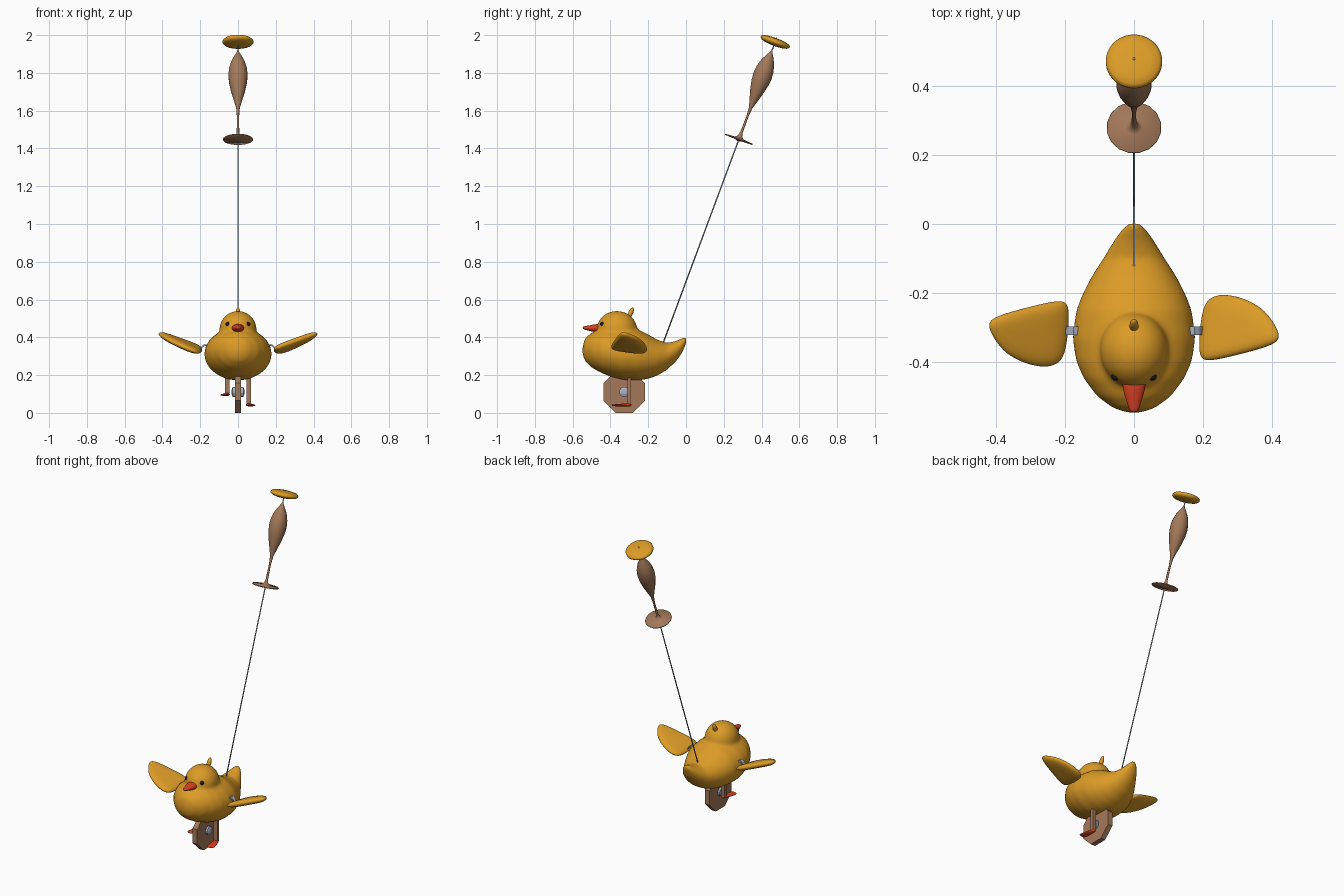
import bpy, bmesh
from math import sin, cos, pi, radians
from mathutils import Matrix, Vector, Euler

cube = bpy.data.objects.get("Cube")
if cube:
    bpy.data.objects.remove(cube)


def material(name, rgb):
    m = bpy.data.materials.new(name)
    m.use_nodes = True
    m.diffuse_color = (*rgb, 1)
    m.node_tree.nodes["Principled BSDF"].inputs["Base Color"].default_value = (*rgb, 1)
    return m


yellow = material("chick_yellow", (.72, .33, .02))
brown = material("wood_brown", (.37, .19, .1))
red = material("beak_red", (.7, .05, .015))
steel = material("steel_grey", (.4, .45, .55))
dark = material("eye_black", (.01, .01, .012))


def finish(name, bm, mat, smooth=True, subsurf=0, loc=(0, 0, 0), rot=(0, 0, 0)):
    bmesh.ops.recalc_face_normals(bm, faces=bm.faces)
    mesh = bpy.data.meshes.new(name)
    bm.to_mesh(mesh)
    bm.free()
    mesh.materials.append(mat)
    mesh.polygons.foreach_set("use_smooth", [smooth] * len(mesh.polygons))
    ob = bpy.data.objects.new(name, mesh)
    ob.location = loc
    ob.rotation_euler = rot
    bpy.context.collection.objects.link(ob)
    if subsurf:
        mod = ob.modifiers.new("Rounding", "SUBSURF")
        mod.levels = mod.render_levels = subsurf
    return ob


def skin(bm, rings):
    """Join equal rings of points into a closed tube."""
    loops = [[bm.verts.new(p) for p in ring] for ring in rings]
    n = len(loops[0])
    for a, b in zip(loops, loops[1:]):
        for i in range(n):
            j = (i + 1) % n
            bm.faces.new((a[i], a[j], b[j], b[i]))
    bm.faces.new(loops[0])
    bm.faces.new(loops[-1])


def ellipses(sections, n):
    """Upright ellipses along y from (y, low z, high z, half width)."""
    return [[(w * cos(2 * pi * i / n), y, (lo + hi) / 2 + (hi - lo) / 2 * sin(2 * pi * i / n))
             for i in range(n)] for y, lo, hi, w in sections]


def lathe(name, profile, mat, n, loc=(0, 0, 0), rot=(0, 0, 0), smooth=True):
    """Turn (radius, height) pairs about local z."""
    bm = bmesh.new()
    skin(bm, [[(r * cos(2 * pi * (i + .5) / n), r * sin(2 * pi * (i + .5) / n), h)
               for i in range(n)] for r, h in profile])
    return finish(name, bm, mat, smooth, 0, loc, rot)


def ball(name, loc, radii, mat, rot=(0, 0, 0)):
    bm = bmesh.new()
    bmesh.ops.create_uvsphere(bm, u_segments=20, v_segments=12, radius=1,
                              matrix=Matrix.Diagonal((*radii, 1)))
    return finish(name, bm, mat, True, 0, loc, rot)


def box(name, loc, size, mat):
    bm = bmesh.new()
    bmesh.ops.create_cube(bm, size=1, matrix=Matrix.Diagonal((*size, 1)))
    return finish(name, bm, mat, False, 0, loc)


# Body with upturned tail, blended with the head
bm = bmesh.new()
skin(bm, ellipses([
    (-.548, .31, .35, .02), (-.535, .275, .395, .06), (-.5, .24, .425, .108),
    (-.45, .212, .445, .145), (-.4, .192, .45, .168), (-.33, .174, .45, .179),
    (-.25, .172, .44, .168), (-.2, .18, .415, .148), (-.15, .198, .387, .122),
    (-.1, .228, .37, .09), (-.05, .275, .382, .06), (-.02, .318, .396, .04),
    (.002, .37, .405, .018)], 40))
bmesh.ops.create_uvsphere(bm, u_segments=32, v_segments=20, radius=1,
                          matrix=Matrix.Translation((0, -.366, .44))
                          @ Matrix.Diagonal((.099, .108, .1, 1)))
body = finish("body", bm, yellow)
blend = body.modifiers.new("Blend", "REMESH")
blend.mode = "VOXEL"
blend.voxel_size = .009
blend.use_smooth_shade = True
relax = body.modifiers.new("Relax", "SMOOTH")
relax.factor = .5
relax.iterations = 12

# Head details
bm = bmesh.new()
skin(bm, ellipses([(-.44, .425, .472, .036), (-.475, .425, .472, .036),
                   (-.51, .433, .464, .024), (-.54, .441, .459, .015),
                   (-.547, .446, .456, .008)], 12))
finish("beak", bm, red, subsurf=1)
for side, label in ((1, "left"), (-1, "right")):
    ball(label + "_eye", (side * .054, -.443, .47), (.012, .012, .012), dark)
ball("crest", (0, -.295, .525), (.013, .013, .036), yellow, (radians(-25), 0, 0))

# Wings: the second is the first turned half way round
outline = [(0, .06), (.02, .1), (.065, .112), (.13, .1), (.195, .07), (.235, .025),
           (.258, -.015), (.246, -.04), (.16, -.064), (.05, -.09), (.01, -.09), (-.003, -.06)]
centre = Vector((.115, 0, 0))
tilt = Euler((radians(-9), radians(-22), 0)).to_matrix().to_4x4()
for turn, label in ((0, "left"), (pi, "right")):
    bm = bmesh.new()
    skin(bm, [[centre + (Vector((x, y, 0)) - centre) * s + Vector((0, 0, h))
               for x, y in outline]
              for s, h in ((.5, -.02), (.88, -.015), (1.02, 0), (.88, .015), (.5, .02))])
    spin = Matrix.Translation((0, -.31, 0)) @ Matrix.Rotation(turn, 4, "Z")
    bm.transform(spin @ Matrix.Translation((.19, 0, .325)) @ tilt)
    finish(label + "_wing", bm, yellow, subsurf=2)
    # Bent steel strap joining wing to body
    bm = bmesh.new()
    strap = [(.135, .33), (.155, .352), (.175, .36), (.19, .35), (.205, .325)]
    skin(bm, [[(x, y, z + h) for y, h in ((-.012, -.005), (.012, -.005), (.012, .005), (-.012, .005))]
              for x, z in strap])
    bm.transform(spin)
    finish(label + "_wing_hinge", bm, steel, False)

# Wheel and axle hub
across = (0, pi / 2, 0)
lathe("wheel", [(.12, -.016), (.12, .016)], brown, 8, (0, -.327, .111), across, False)
lathe("wheel_hub", [(.012, -.034), (.027, -.028), (.027, .028), (.012, .034)],
      steel, 12, (0, -.327, .111), across, False)

# Legs and webbed feet at different heights
for side, base, label in ((1, .045, "left"), (-1, .1, "right")):
    x = side * .057
    box(label + "_leg", (x, -.3, (base + .2) / 2), (.025, .02, .2 - base), brown)
    bm = bmesh.new()
    skin(bm, ellipses([(.012, -.008, .008, .01), (0, -.009, .01, .016),
                       (-.04, -.009, .006, .022), (-.075, -.009, .003, .028),
                       (-.095, -.006, .002, .02)], 12))
    finish(label + "_foot", bm, red, subsurf=1, loc=(x, -.3, base - .002),
           rot=(0, 0, side * radians(10)))

# Push stick: rod, turned handle with guard, and end knob on one leaning axis
lean = (radians(-20.4), 0, 0)
guard = (0, .28, 1.448)
lathe("push_rod", [(.0035, -1.155), (.0035, .575)], steel, 10, guard, lean)
lathe("handle", [(.004, -.012), (.02, -.005), (.078, -.003), (.08, 0), (.078, .003),
                 (.025, .007), (.012, .018), (.007, .04), (.006, .13), (.01, .18),
                 (.022, .22), (.037, .27), (.048, .32), (.052, .36), (.048, .4),
                 (.036, .44), (.02, .47), (.008, .49), (.005, .5)], brown, 16, guard, lean)
lathe("end_knob", [(.02, .529), (.05, .532), (.072, .538), (.082, .547), (.082, .555),
                   (.074, .563), (.05, .568), (.02, .571)], yellow, 32, guard, lean)
